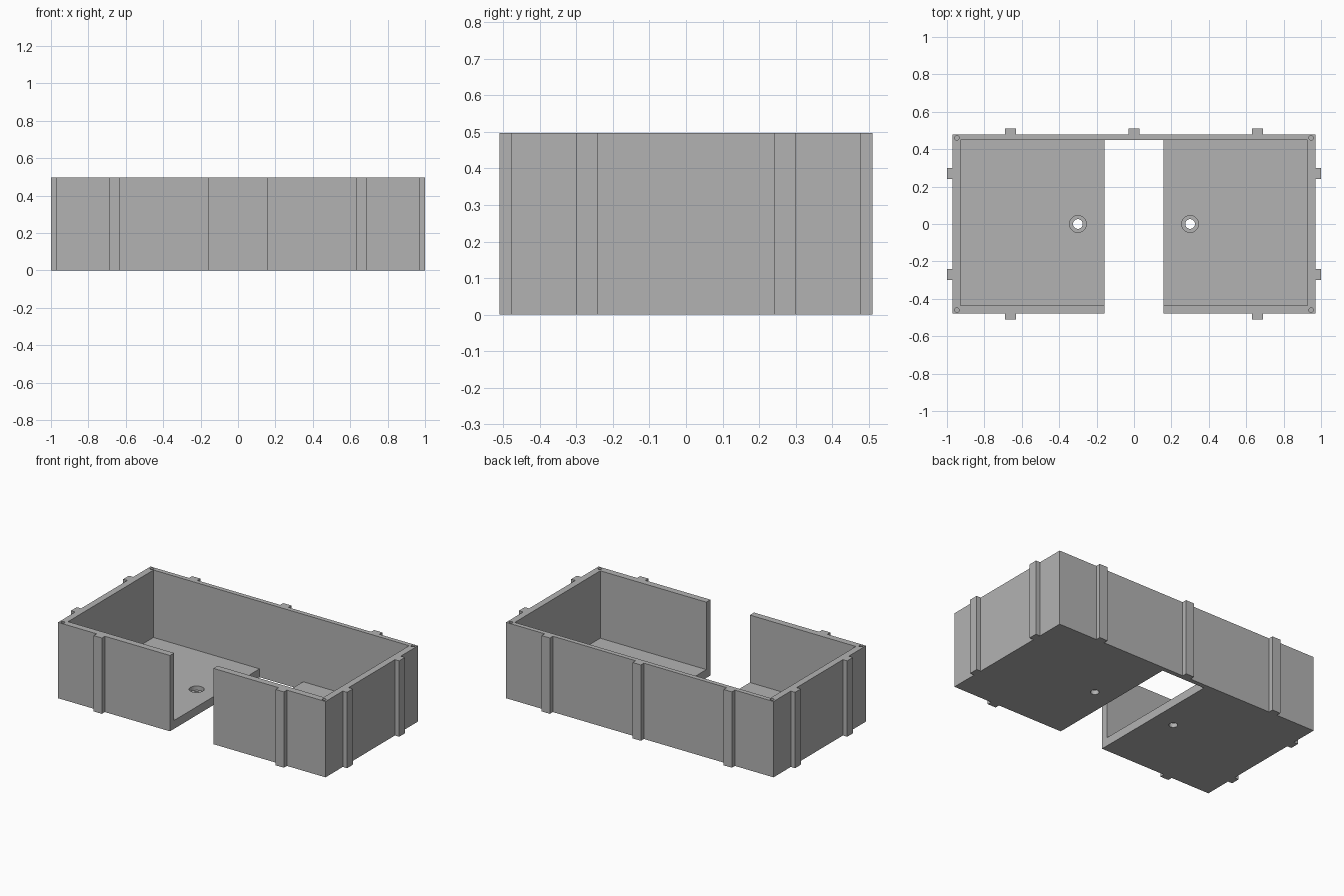
import bpy, bmesh
from mathutils import Matrix

cube = bpy.data.objects.get("Cube")
if cube:
    bpy.data.objects.remove(cube, do_unlink=True)

grey = bpy.data.materials.new("plain grey")
grey.use_nodes = True
colour = (0.45, 0.45, 0.45, 1)
grey.diffuse_color = colour
grey.node_tree.nodes["Principled BSDF"].inputs["Base Color"].default_value = colour

# Main dimensions
HEIGHT, FLOOR = 0.497, 0.055
X, Y = 0.97, 0.479
WALL, BACK = 0.043, 0.03
GAP = 0.158
RIB, RIB_OUT = 0.06, 0.031


def finish(name, bm):
    bmesh.ops.recalc_face_normals(bm, faces=bm.faces)
    mesh = bpy.data.meshes.new(name)
    bm.to_mesh(mesh)
    bm.free()
    mesh.materials.append(grey)
    obj = bpy.data.objects.new(name, mesh)
    bpy.context.collection.objects.link(obj)
    return obj


def prism(name, outline, z0, z1):
    bm = bmesh.new()
    face = bm.faces.new([bm.verts.new((x, y, z0)) for x, y in outline])
    top = bmesh.ops.extrude_face_region(bm, geom=[face])["geom"]
    verts = [v for v in top if isinstance(v, bmesh.types.BMVert)]
    bmesh.ops.translate(bm, verts=verts, vec=(0, 0, z1 - z0))
    return finish(name, bm)


def box(name, x0, x1, y0, y1, z0, z1):
    return prism(name, [(x0, y0), (x1, y0), (x1, y1), (x0, y1)], z0, z1)


def drill(obj, x, y, radius, z0, z1):
    bm = bmesh.new()
    bmesh.ops.create_cone(bm, cap_ends=True, segments=32, radius1=radius,
                          radius2=radius, depth=z1 - z0,
                          matrix=Matrix.Translation((x, y, (z0 + z1) / 2)))
    cutter = finish("drill_cutter", bm)
    cutter.hide_render = True
    mod = obj.modifiers.new("hole", "BOOLEAN")
    mod.operation = "DIFFERENCE"
    mod.solver = "EXACT"
    mod.object = cutter
    bpy.context.view_layer.objects.active = obj
    bpy.ops.object.modifier_apply(modifier=mod.name)
    bpy.data.objects.remove(cutter, do_unlink=True)


# Walls: one loop, open in the middle of the front
half = [(GAP, -Y), (X, -Y), (X, Y)]
inner = [(X - WALL, Y - BACK), (X - WALL, -Y + WALL), (GAP, -Y + WALL)]
mirrored = [(-x, y) for x, y in reversed(half)]
inner_mirrored = [(-x, y) for x, y in reversed(inner)]
walls = prism("walls", half + mirrored + inner_mirrored + inner, 0, HEIGHT)

# Small blind screw holes in the four top corners
for sx in (-1, 1):
    for sy in (-1, 1):
        drill(walls, sx * 0.947, sy * 0.46, 0.012, HEIGHT - 0.1, HEIGHT + 0.05)

for side, s in (("left", 1), ("right", -1)):
    # Floor panel with a counterbored hole
    x0, x1 = sorted((s * GAP, s * (X - WALL)))
    floor = box(side + "_floor", x0, x1, -Y + WALL, Y - BACK, 0, FLOOR)
    drill(floor, s * 0.3, 0, 0.026, -0.05, FLOOR + 0.05)
    drill(floor, s * 0.3, 0, 0.045, FLOOR * 0.5, FLOOR + 0.05)

    # Upright ribs on the end wall
    for end, y in (("front", -0.27), ("back", 0.27)):
        x0, x1 = sorted((s * X, s * (X + RIB_OUT)))
        box(f"{side}_end_{end}_rib", x0, x1, y - RIB / 2, y + RIB / 2, 0, HEIGHT)

# Upright ribs on the front and back walls
for face, s, places in (("front", -1, (-0.66, 0.66)), ("back", 1, (-0.66, 0, 0.66))):
    for i, x in enumerate(places):
        y0, y1 = sorted((s * Y, s * (Y + RIB_OUT)))
        box(f"{face}_rib_{i + 1}", x - RIB / 2, x + RIB / 2, y0, y1, 0, HEIGHT)
